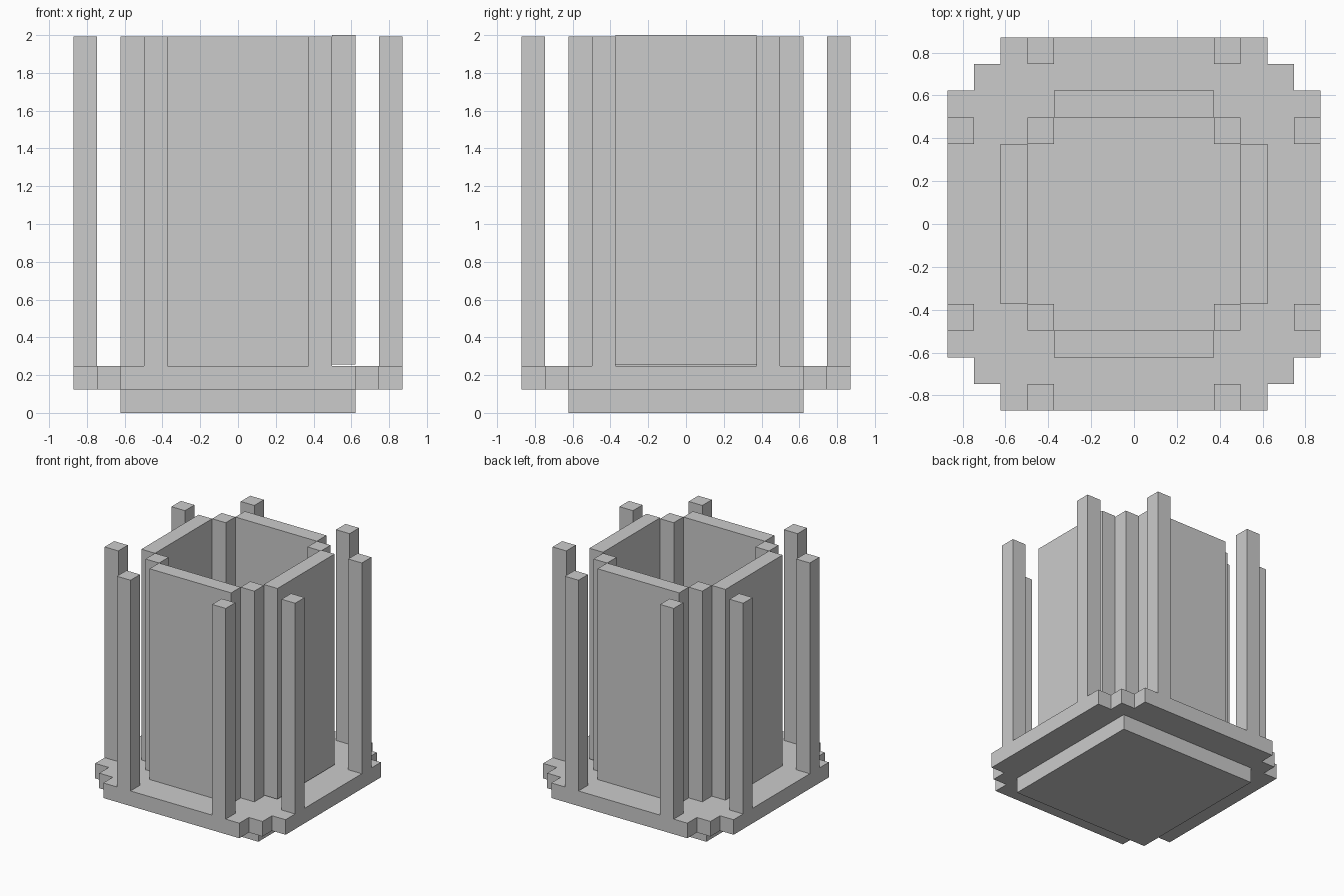
import bpy, bmesh

if "Cube" in bpy.data.objects:
    bpy.data.objects.remove(bpy.data.objects["Cube"])

U = 0.1245           # grid unit of the blocky design
H = 16               # top of walls and posts, in units
GAP = 2 - H * U      # small lift of the right wall


def prism(name, outline, z0, z1, lift=0.0):
    """Extrude a flat outline (grid units) from z0 to z1."""
    bm = bmesh.new()
    face = bm.faces.new([bm.verts.new((x * U, y * U, z0 * U + lift)) for x, y in outline])
    ext = bmesh.ops.extrude_face_region(bm, geom=[face])
    verts = [v for v in ext["geom"] if isinstance(v, bmesh.types.BMVert)]
    bmesh.ops.translate(bm, verts=verts, vec=(0, 0, (z1 - z0) * U))
    bmesh.ops.recalc_face_normals(bm, faces=bm.faces)
    mesh = bpy.data.meshes.new(name)
    bm.to_mesh(mesh)
    bm.free()
    obj = bpy.data.objects.new(name, mesh)
    bpy.context.collection.objects.link(obj)
    return obj


def box(name, x, y, z, lift=0.0):
    (x0, x1), (y0, y1) = sorted(x), sorted(y)
    return prism(name, [(x0, y0), (x1, y0), (x1, y1), (x0, y1)], *z, lift)


# Square foot under the plate
box("foot", (-5, 5), (-5, 5), (0, 1))

# Plate with stepped corners: one corner, rotated around the centre
corner = [(7, 5), (6, 5), (6, 6), (5, 6), (5, 7)]
outline = []
for turn in range(4):
    outline += corner
    corner = [(-y, x) for x, y in corner]
prism("stepped_plate", outline, 1, 2)

# Four walls around the hollow
box("front_wall", (-3, 3), (-5, -4), (2, H))
box("back_wall", (-3, 3), (4, 5), (2, H))
box("left_wall", (-5, -4), (-3, 3), (2, H))
box("right_wall", (4, 5), (-3, 3), (2, H), GAP)

# Inner corner posts and free-standing outer posts
for sx, side in ((-1, "left"), (1, "right")):
    for sy, end in ((-1, "front"), (1, "back")):
        tag = f"{end}_{side}"
        box(f"corner_post_{tag}", (3 * sx, 4 * sx), (3 * sy, 4 * sy), (2, H))
        box(f"end_post_{tag}", (3 * sx, 4 * sx), (6 * sy, 7 * sy), (2, H))
        box(f"side_post_{tag}", (6 * sx, 7 * sx), (3 * sy, 4 * sy), (2, H))
